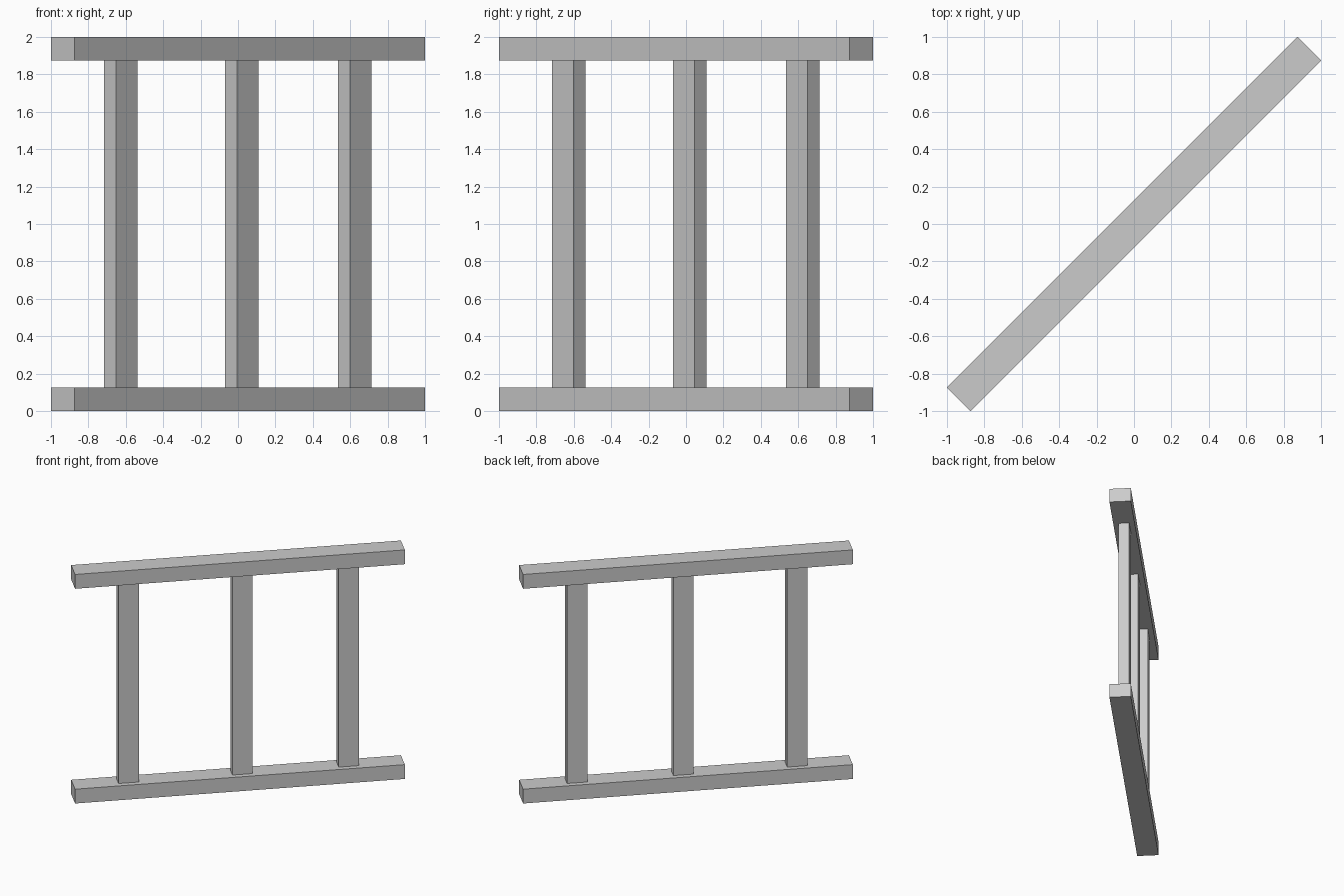
import bpy
from math import radians, sqrt

if "Cube" in bpy.data.objects:
    bpy.data.objects.remove(bpy.data.objects["Cube"])

TURN = radians(45)          # the whole frame runs diagonally
RAIL_L, RAIL_W, RAIL_H = 1.874 * sqrt(2), 0.126 * sqrt(2), 0.125
POST_L, POST_W = 0.115 * sqrt(2), 0.063 * sqrt(2)
HEIGHT = 2.0


def box(name, along, z, size):
    """Box centred on the diagonal at x = y = along."""
    bpy.ops.mesh.primitive_cube_add(size=1, location=(along, along, z),
                                    rotation=(0, 0, TURN))
    ob = bpy.context.object
    ob.name = name
    ob.scale = size
    bpy.ops.object.transform_apply(location=False, rotation=False, scale=True)
    return ob


# Horizontal rails
box("bottom_rail", 0, RAIL_H / 2, (RAIL_L, RAIL_W, RAIL_H))
box("top_rail", 0, HEIGHT - RAIL_H / 2, (RAIL_L, RAIL_W, RAIL_H))

# Upright posts, slightly unevenly spaced
for name, along in (("left_post", -0.627), ("middle_post", 0.02), ("right_post", 0.624)):
    box(name, along, HEIGHT / 2, (POST_L, POST_W, HEIGHT - 2 * RAIL_H))
